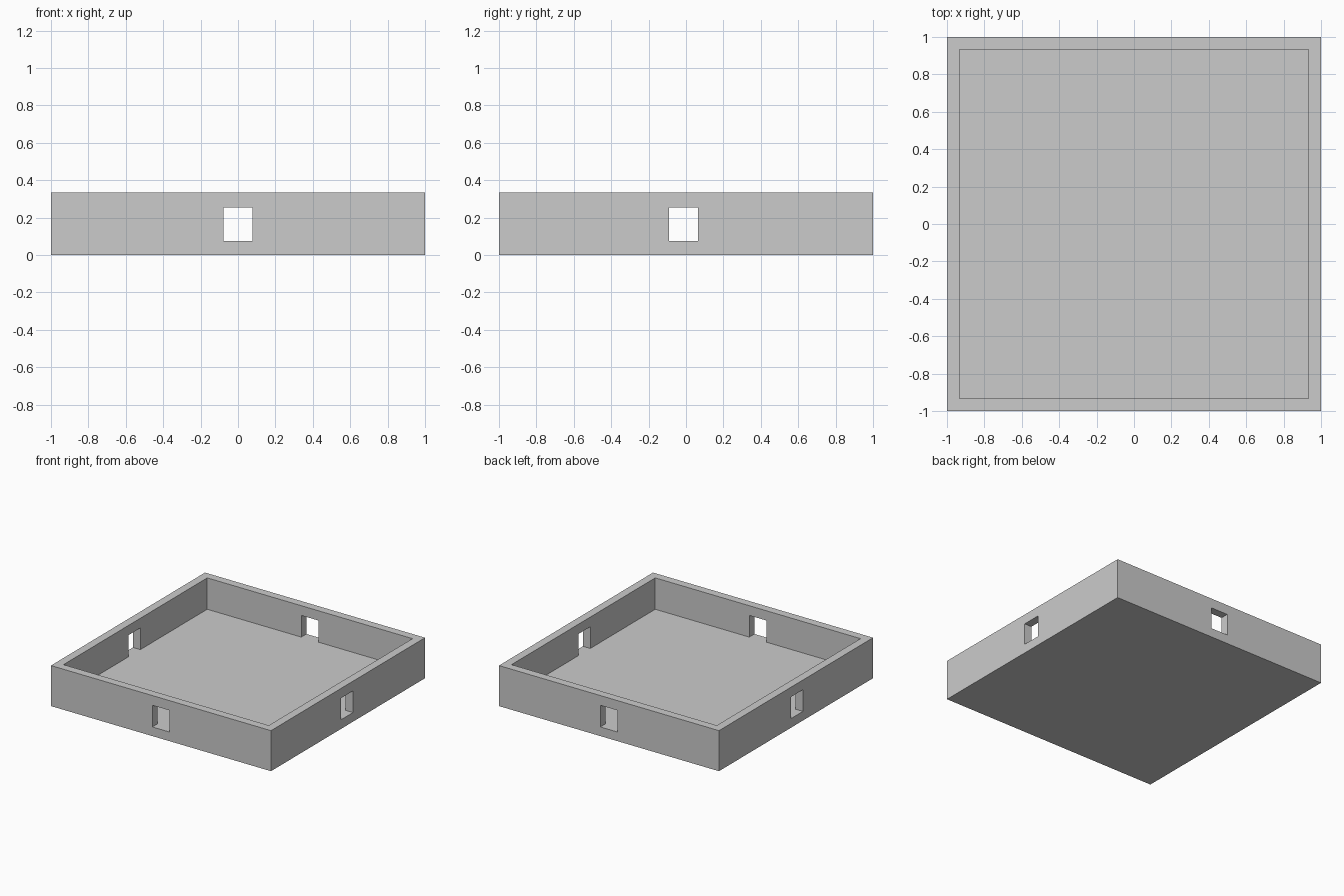
import bpy, bmesh
from mathutils import Vector

if "Cube" in bpy.data.objects:
    bpy.data.objects.remove(bpy.data.objects["Cube"])

FLOOR, TOP = 0.075, 0.333
INNER = 0.933
WIN_TOP = 0.253


def box(name, lo, hi):
    """Box object between two corner points."""
    bm = bmesh.new()
    bmesh.ops.create_cube(bm, size=2)
    for v in bm.verts:
        v.co = Vector([hi[i] if v.co[i] > 0 else lo[i] for i in range(3)])
    mesh = bpy.data.meshes.new(name)
    bm.to_mesh(mesh)
    bm.free()
    obj = bpy.data.objects.new(name, mesh)
    bpy.context.collection.objects.link(obj)
    return obj


def cut(target, cutter):
    """Subtract a cutter and remove it."""
    mod = target.modifiers.new(cutter.name, 'BOOLEAN')
    mod.operation = 'DIFFERENCE'
    mod.solver = 'EXACT'
    mod.object = cutter
    cutter.hide_render = True
    bpy.context.view_layer.objects.active = target
    bpy.ops.object.modifier_apply(modifier=mod.name)
    bpy.data.objects.remove(cutter, do_unlink=True)


# Square tray body, hollowed from above
tray = box("tray", (-1, -1, 0), (1, 1, TOP))
cut(tray, box("cavity", (-INNER, -INNER, FLOOR), (INNER, INNER, 1)))

# Wall openings level with the floor: front/back pair and left/right pair
cut(tray, box("front_back_openings", (-0.078, -1.2, FLOOR), (0.078, 1.2, WIN_TOP)))
cut(tray, box("side_openings", (-1.2, -0.09, FLOOR), (1.2, 0.065, WIN_TOP)))
